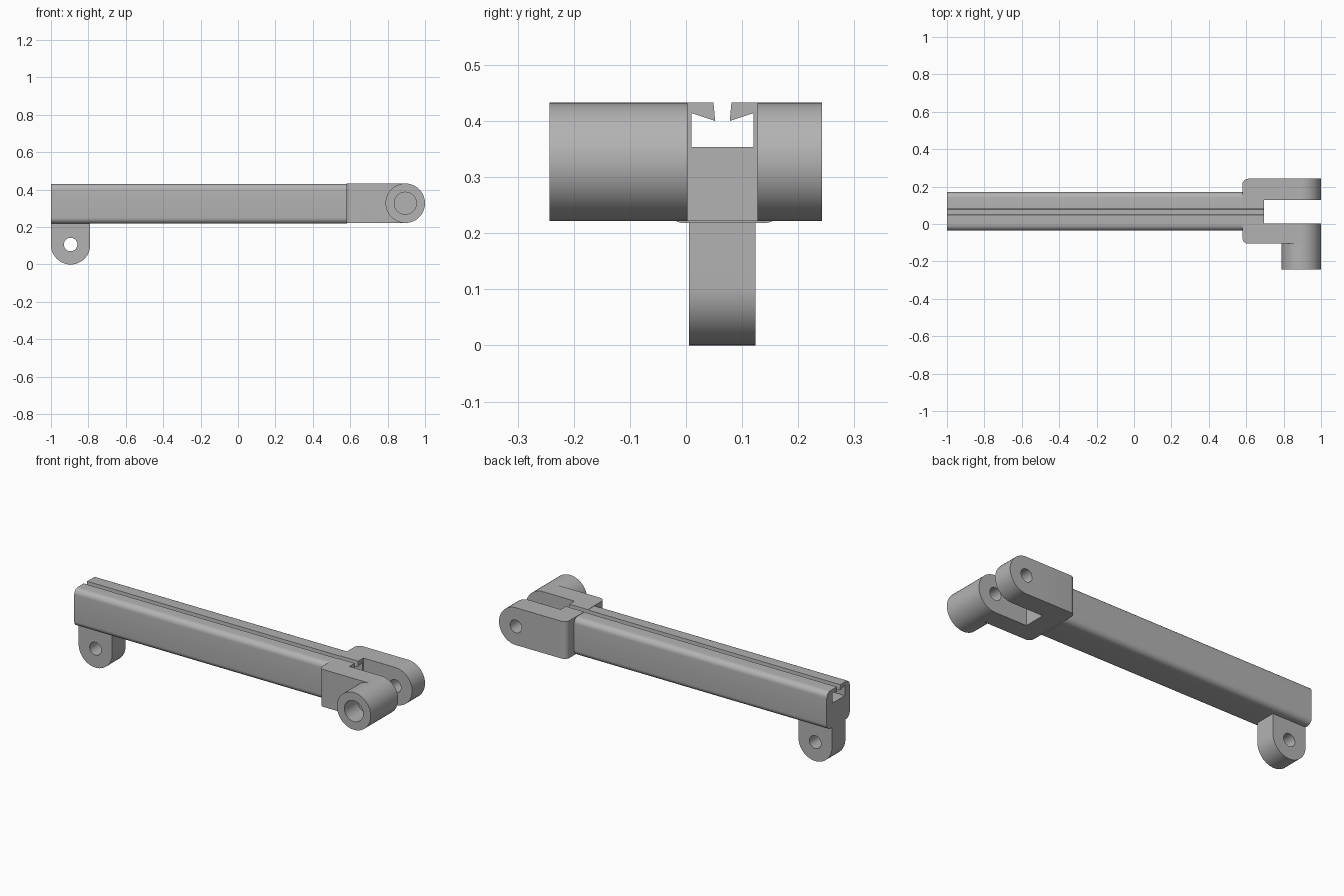
import bpy, bmesh
from math import sin, cos, pi, radians
from mathutils import Vector

if "Cube" in bpy.data.objects:
    bpy.data.objects.remove(bpy.data.objects["Cube"])

GREY = (0.45, 0.45, 0.45, 1.0)
mat = bpy.data.materials.new("plain grey")
mat.use_nodes = True
mat.diffuse_color = GREY
mat.node_tree.nodes["Principled BSDF"].inputs["Base Color"].default_value = GREY


def arc(cx, cy, r, a0, a1, n=8):
    """Points on an arc, angles in degrees."""
    angles = [radians(a0 + (a1 - a0) * i / n) for i in range(n + 1)]
    return [(cx + r * cos(a), cy + r * sin(a)) for a in angles]


def circle(cx, cy, r, n=64):
    return arc(cx, cy, r, 0, 360, n)[:-1]


def extrude(name, outline, axis, lo, hi):
    """Extrude a 2D outline along x (outline y,z), y (x,z) or z (x,y)."""
    def place(p, h):
        c = list(p)
        c.insert("xyz".index(axis), h)
        return Vector(c)
    bm = bmesh.new()
    face = bm.faces.new([bm.verts.new(place(p, lo)) for p in outline])
    res = bmesh.ops.extrude_face_region(bm, geom=[face])
    new = [v for v in res["geom"] if isinstance(v, bmesh.types.BMVert)]
    bmesh.ops.translate(bm, verts=new, vec=place((0, 0), hi - lo))
    bmesh.ops.recalc_face_normals(bm, faces=bm.faces)
    mesh = bpy.data.meshes.new(name)
    bm.to_mesh(mesh)
    bm.free()
    mesh.materials.append(mat)
    ob = bpy.data.objects.new(name, mesh)
    bpy.context.collection.objects.link(ob)
    return ob


def activate(ob):
    bpy.ops.object.select_all(action="DESELECT")
    ob.select_set(True)
    bpy.context.view_layer.objects.active = ob


def boolean(ob, tool, operation="DIFFERENCE"):
    """Apply a boolean and discard its helper object."""
    tool.hide_render = True
    activate(ob)
    mod = ob.modifiers.new("cut", "BOOLEAN")
    mod.operation, mod.object, mod.solver = operation, tool, "EXACT"
    bpy.ops.object.modifier_apply(modifier=mod.name)
    bpy.data.objects.remove(tool)


def smooth(ob):
    activate(ob)
    bpy.ops.object.shade_smooth_by_angle(angle=radians(30))


MID = 0.065                  # channel centre line in y
TOP, BOTTOM = 0.433, 0.222   # fork height
R = (TOP - BOTTOM) / 2
PIVOT = (1 - R, BOTTOM + R)
HOLE = 0.036

# Dovetail-lipped channel, as half an outline and its mirror
half = [(0.016, 0.45), (0.016, TOP), (0.013, 0.4), (0.055, 0.414), (0.055, 0.354)]
channel = [(MID + y, z) for y, z in half] + [(MID - y, z) for y, z in reversed(half)]

# Long rail with rounded corners
y0, y1, z0, z1, c = -0.035, 0.171, 0.218, 0.431, 0.032
section = (arc(y0 + c, z0 + c, c, 180, 270) + arc(y1 - c, z0 + c, c, 270, 360)
           + arc(y1 - c, z1 - c, c, 0, 90) + arc(y0 + c, z1 - c, c, 90, 180))
rail = extrude("rail", section, "x", -1, 0.582)
boolean(rail, extrude("rail_channel_cutter", channel, "x", -1.1, 0.7))

# Fork: round-nosed side profile trimmed to a plan with rounded rear corners
side = [(0.58, TOP), (0.58, BOTTOM)] + arc(*PIVOT, R, -90, 90, 40)
fork = extrude("fork", side, "y", -0.105, 0.242)
f = 0.03
plan = ([(1.1, -0.2), (1.1, 0.3)] + [(0.8, 0.3), (0.8, 0.242)]
        + arc(0.58 + f, 0.242 - f, f, 90, 180) + arc(0.58 + f, -0.105 + f, f, 180, 270)
        + [(0.8, -0.105), (0.8, -0.2)])
boolean(fork, extrude("fork_plan", plan, "z", 0, 1), "INTERSECT")
slot = [(0.695, 0.003), (1.1, 0.003), (1.1, 0.127), (0.695, 0.127)]
boolean(fork, extrude("fork_slot_cutter", slot, "z", 0, 1))
boolean(fork, extrude("fork_channel_cutter", channel, "x", 0.5, 0.75))
# Pin hole: through the rear arm, blind in the front arm
boolean(fork, extrude("pin_cutter", circle(*PIVOT, HOLE), "y", -0.07, 0.3))

# Side boss with a blind bore
boss = extrude("side_boss", circle(*PIVOT, R, 80), "y", -0.243, -0.105)
boolean(boss, extrude("bore_cutter", circle(*PIVOT, 0.059), "y", -0.3, -0.125))

# Hanging lug under the far end of the rail
lug_profile = arc(-0.895, 0.105, 0.105, 180, 360, 40) + [(-0.79, 0.225), (-1, 0.225)]
lug = extrude("hanging_lug", lug_profile, "y", 0.005, 0.124)
boolean(lug, extrude("lug_hole_cutter", circle(-0.895, 0.107, HOLE), "y", -0.1, 0.3))

for part in (rail, fork, boss, lug):
    smooth(part)
